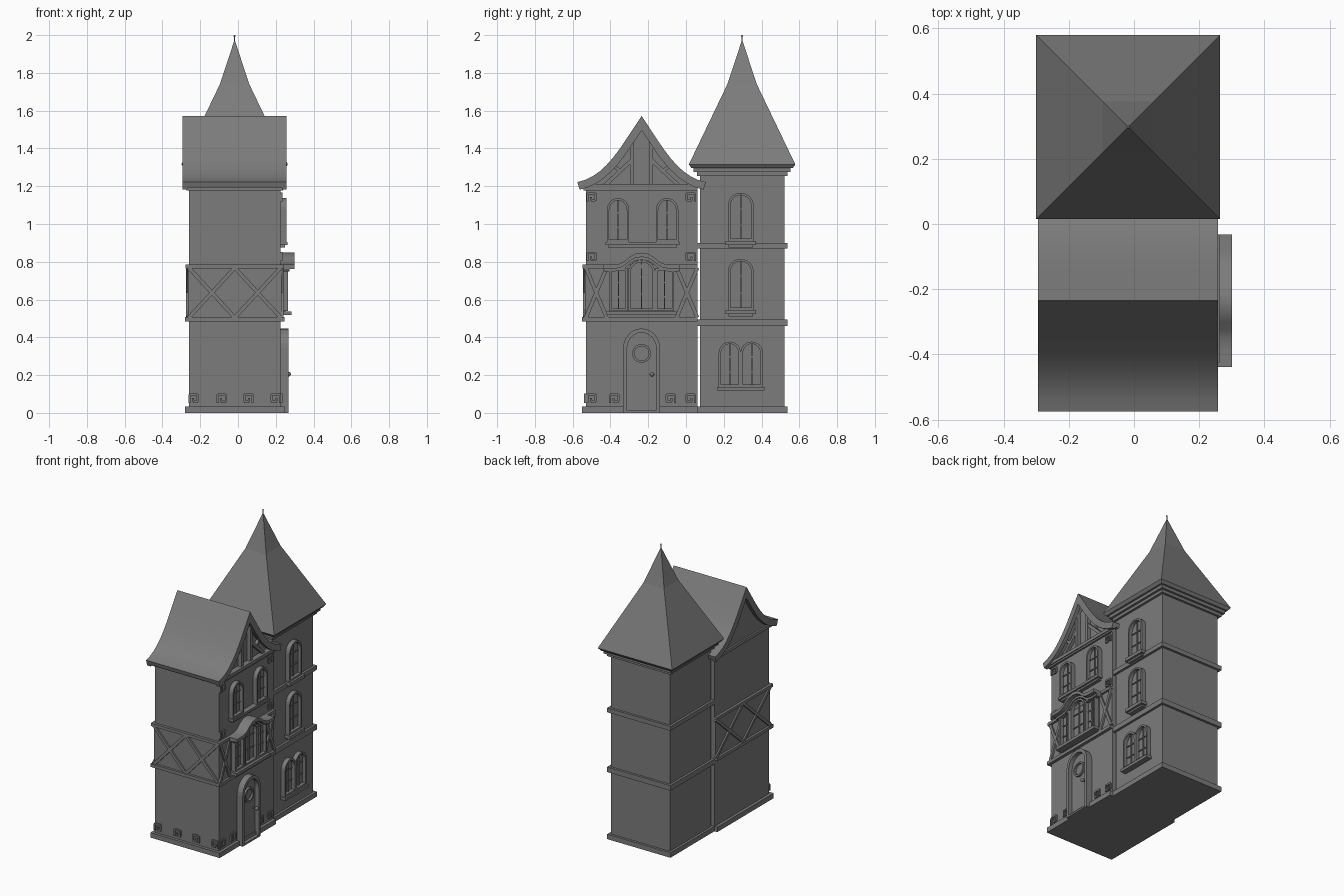
import bpy, math
from mathutils import Vector
from mathutils.geometry import interpolate_bezier

if "Cube" in bpy.data.objects:
    bpy.data.objects.remove(bpy.data.objects["Cube"])


def mesh(name, verts, faces, smooth=False):
    me = bpy.data.meshes.new(name)
    me.from_pydata([tuple(v) for v in verts], [], faces)
    me.update()
    ob = bpy.data.objects.new(name, me)
    bpy.context.collection.objects.link(ob)
    bpy.ops.object.select_all(action='DESELECT')
    ob.select_set(True)
    bpy.context.view_layer.objects.active = ob
    bpy.ops.object.mode_set(mode='EDIT')
    bpy.ops.mesh.select_all(action='SELECT')
    bpy.ops.mesh.normals_make_consistent(inside=False)
    bpy.ops.object.mode_set(mode='OBJECT')
    if smooth:
        bpy.ops.object.shade_smooth_by_angle(angle=math.radians(35))
    return ob


def prism(name, pts, x0, x1, smooth=False):
    """Extrude a y-z outline along x."""
    n = len(pts)
    v = [(x, y, z) for x in (x0, x1) for y, z in pts]
    f = [tuple(range(n)), tuple(range(n, 2 * n))]
    f += [(i, (i + 1) % n, (i + 1) % n + n, i + n) for i in range(n)]
    return mesh(name, v, f, smooth)


def ring(name, outer, inner, x0, x1):
    """Closed y-z frame between two outlines, extruded along x."""
    n = len(outer)
    v = [(x, y, z) for x in (x0, x1) for loop in (outer, inner) for y, z in loop]
    f = []
    for i in range(n):
        j = (i + 1) % n
        for a, b in ((0, 1), (1, 3), (3, 2), (2, 0)):
            f.append((a * n + i, a * n + j, b * n + j, b * n + i))
    return mesh(name, v, f)


def box(name, x0, x1, y0, y1, z0, z1):
    return prism(name, [(y0, z0), (y1, z0), (y1, z1), (y0, z1)], x0, x1)


def bar(name, a, b, normal, w, t):
    """Flat timber from a to b lying on a wall with the given normal."""
    a, b, n = Vector(a), Vector(b), Vector(normal)
    s = (b - a).normalized().cross(n) * w / 2
    v = [p + s * k + n * m for p in (a, b) for k, m in ((-1, -.005), (1, -.005), (1, t), (-1, t))]
    f = [(0, 1, 2, 3), (4, 5, 6, 7)] + [(i, (i + 1) % 4, (i + 1) % 4 + 4, i + 4) for i in range(4)]
    return mesh(name, v, f)


def arch(yc, w, z0, z1, rise, n=12):
    pts = [(yc - w / 2, z0), (yc + w / 2, z0)]
    for i in range(n + 1):
        a = math.pi * i / n
        pts.append((yc + w / 2 * math.cos(a), z1 - rise + rise * math.sin(a)))
    return pts


def window(name, yc, w, z0, z1, x, rise, bars=(1, 2), depth=.03):
    t = .012
    inner = arch(yc, w - 2 * t, z0 + t, z1 - t, max(rise - t / 2, .001))
    ring(name + "_frame", arch(yc, w, z0, z1, rise), inner, x - .005, x + depth)
    prism(name + "_glass", inner, x - .005, x + .006)
    cols, rows = bars
    for i in range(cols):
        y = yc - w / 2 + w * (i + 1) / (cols + 1)
        bar(name + "_mullion", (x, y, z0 + t), (x, y, z1 - t), (1, 0, 0), .006, .014)
    for i in range(rows):
        z = z0 + (z1 - z0) * (i + 1) / (rows + 1)
        bar(name + "_crossbar", (x, yc - w / 2 + t, z), (x, yc + w / 2 - t, z), (1, 0, 0), .006, .012)


def hook(name, o, u, normal):
    """Small square scroll ornament."""
    o, u, up = Vector(o), Vector(u), Vector((0, 0, 1))
    pts = [(-.022, -.022), (-.022, .022), (.022, .022), (.022, -.016), (-.004, -.016), (-.004, .004)]
    for (a, b), (c, d) in zip(pts, pts[1:]):
        bar(name, o + u * a + up * b, o + u * c + up * d, normal, .011, .009)


# House body: walls, base course and timber storey rails
X0, X1, Y0, Y1, YC = -.26, .226, -.53, .06, -.235
box("house_walls", X0, X1, Y0, Y1, 0, 1.21)
box("timber_storey", X0 - .004, X1 + .004, Y0 - .004, Y1, .49, .78)
for name, z0, z1, e in (("house_base", 0, .034, .02), ("lower_rail", .485, .507, .02),
                        ("upper_rail", .765, .785, .018), ("eave_rail", 1.178, 1.2, .012)):
    box(name, X0 - e, X1 + e, Y0 - e, Y1, z0, z1)

# Crossed timbers on the three exposed sides
ZA, ZB = .505, .768
xm = (X0 + X1) / 2


def cross(a, b, normal):
    (ax, ay), (bx, by) = a, b
    bar("cross_brace", (ax, ay, ZA), (bx, by, ZB), normal, .02, .011)
    bar("cross_brace", (ax, ay, ZB), (bx, by, ZA), normal, .02, .010)


for a, b in ((X0, xm), (xm, X1)):
    cross((a, Y0 - .004), (b, Y0 - .004), (0, -1, 0))
for a, b in ((Y0, YC), (YC, Y1)):
    cross((X0 - .004, a), (X0 - .004, b), (-1, 0, 0))
for a, b in ((Y0, -.42), (-.05, Y1)):
    cross((X1 + .004, a), (X1 + .004, b), (1, 0, 0))

# Curved gable roof
curve = [tuple(p) for p in interpolate_bezier(Vector((-.34, 1.222)), Vector((-.19, 1.25)),
                                              Vector((-.11, 1.41)), Vector((0, 1.572)), 11)]


def under(d):
    """Roof curve offset inward, stopping short of the centre line."""
    peak, out = curve[-1][1] - 1.8 * d, []
    for i, (y, z) in enumerate(curve[:-1]):
        t = (Vector(curve[i + 1]) - Vector(curve[max(i - 1, 0)])).normalized()
        p = (y + t.y * d, z - t.x * d)
        if p[0] < -.015 and p[1] < peak - .01:
            out.append(p)
    return out + [(0, peak)]


def full(half):
    return [(YC + y, z) for y, z in half] + [(YC - y, z) for y, z in half[-2::-1]]


prism("roof", full(curve) + full(under(.03))[::-1], -.285, .247, True)
for a, b in ((-.295, -.268), (.232, .257)):
    prism("bargeboard", full(curve) + full(under(.042))[::-1], a, b, True)
prism("gable_wall", full([(-.28, 1.17)] + under(.015)[2:]), X0, X1 - .02)

# Gable timbers
GX = X1 - .02
for s in (-1, 1):
    bar("gable_post", (GX, YC + s * .05, 1.19), (GX, YC + s * .05, 1.455), (1, 0, 0), .022, .026)
    bar("gable_brace", (GX, YC + s * .2, 1.20), (GX, YC + s * .05, 1.34), (1, 0, 0), .02, .022)
    bar("gable_strut", (GX, YC + s * .11, 1.28), (GX, YC + s * .17, 1.32), (1, 0, 0), .018, .02)
bar("gable_beam", (X1, YC - .29, 1.2), (X1, YC + .29, 1.2), (1, 0, 0), .022, .018)

# Upper paired windows and shared sill
for y in (-.36, -.1):
    window("upper_window", y, .118, .905, 1.137, X1, .06)
box("upper_sill", .2, .262, -.425, -.035, .888, .905)
box("upper_sill_lower", .2, .25, -.412, -.048, .876, .888)

# Bay window with curved hood
box("bay_back", .2, .236, -.412, -.058, .535, .77)
prism("bay_arch_back", arch(YC, .16, .7, .83, .07), .2, .236)
window("bay_centre", YC, .14, .54, .81, .236, .06, (1, 2))
for s in (-1, 1):
    window("bay_side", YC + s * .122, .1, .54, .765, .236, .001, (1, 2))
box("bay_sill", .2, .282, -.42, -.05, .518, .538)
crest = [(-.203, .785), (-.15, .785), (-.115, .79), (-.09, .803), (-.065, .825), (-.035, .842), (0, .848)]
low = [(y, z - .022) for y, z in crest]
prism("bay_hood", full(crest) + full(low)[::-1], .22, .3, True)
low2 = [(y * .96, z - .036) for y, z in crest]
prism("bay_hood_moulding", full(low) + full(low2)[::-1], .22, .272, True)

# Arched door
prism("door_panel", arch(YC, .16, 0, .43, .09), .2, .24)
ring("door_frame", arch(YC, .195, 0, .447, .105), arch(YC, .155, .012, .425, .085), .2, .268)
circ = lambda r: [(YC + r * math.cos(a), .315 + r * math.sin(a))
                  for a in (math.tau * i / 24 for i in range(24))]
ring("door_porthole", circ(.05), circ(.038), .235, .253)
bpy.ops.mesh.primitive_uv_sphere_add(segments=12, ring_count=8, radius=.012, location=(.268, -.18, .205))
bpy.context.object.name = "door_knob"
bpy.ops.object.shade_smooth_by_angle()
bar("knob_stem", (.235, -.18, .205), (.268, -.18, .205), (0, 0, 1), .008, .004)

# Scroll ornaments
for y, z in ((-.5, .075), (-.38, .075), (-.08, .075), (.025, .075),
             (-.5, .825), (.025, .825), (-.5, 1.14), (.025, 1.14)):
    hook("wall_scroll", (X1, y, z), (0, 1 if y < YC else -1, 0), (1, 0, 0))
for x in (-.235, -.085, .055, .2):
    hook("side_scroll", (x, Y0, .075), (1 if x < 0 else -1, 0, 0), (0, -1, 0))

# Tower body, bands and stepped cornice
TX, TY, TH = -.018, .297, .224


def tier(name, h, z0, z1):
    box(name, TX - h, TX + h, TY - h, TY + h, z0, z1)


tier("tower_walls", TH, 0, 1.28)
for name, h, z0, z1 in (("tower_base", .24, 0, .034), ("tower_band_low", .24, .46, .495),
                        ("tower_band_high", .24, .87, .9), ("cornice_low", .24, 1.255, 1.275),
                        ("cornice_mid", .256, 1.275, 1.298)):
    tier(name, h, z0, z1)

# Tower spire and finial
levels = [(.268, 1.296), (.282, 1.315), (.078, 1.74), (.002, 1.97)]
v = [(TX + sx * h, TY + sy * h, z) for h, z in levels for sx, sy in ((-1, -1), (1, -1), (1, 1), (-1, 1))]
f = [(0, 1, 2, 3), (12, 13, 14, 15)]
f += [(k + i, k + (i + 1) % 4, k + 4 + (i + 1) % 4, k + 4 + i) for k in (0, 4, 8) for i in range(4)]
mesh("spire", v, f)
bpy.ops.mesh.primitive_cylinder_add(vertices=8, radius=.003, depth=.06, location=(TX, TY, 1.967))
bpy.context.object.name = "finial"
bpy.ops.mesh.primitive_uv_sphere_add(segments=8, ring_count=6, radius=.005, location=(TX, TY, 1.995))
bpy.context.object.name = "finial_tip"

# Tower windows
TW = TX + TH
for z0, z1 in ((.91, 1.165), (.545, .815)):
    window("tower_window", .29, .135, z0, z1, TW, .065)
    box("tower_sill", TW - .02, TW + .045, .21, .37, z0 - .022, z0)
    box("tower_sill_lower", TW - .02, TW + .03, .225, .355, z0 - .034, z0 - .022)
for y in (.232, .348):
    window("ground_window", y, .118, .137, .377, TW, .06, (1, 2))
box("ground_sill", TW - .02, TW + .04, .165, .415, .118, .137)

# Dark stone grey on every part
stone = bpy.data.materials.new("dark_stone")
stone.diffuse_color = (.2, .2, .2, 1)
stone.use_nodes = True
stone.node_tree.nodes["Principled BSDF"].inputs["Base Color"].default_value = stone.diffuse_color
for ob in bpy.data.objects:
    ob.data.materials.append(stone)
